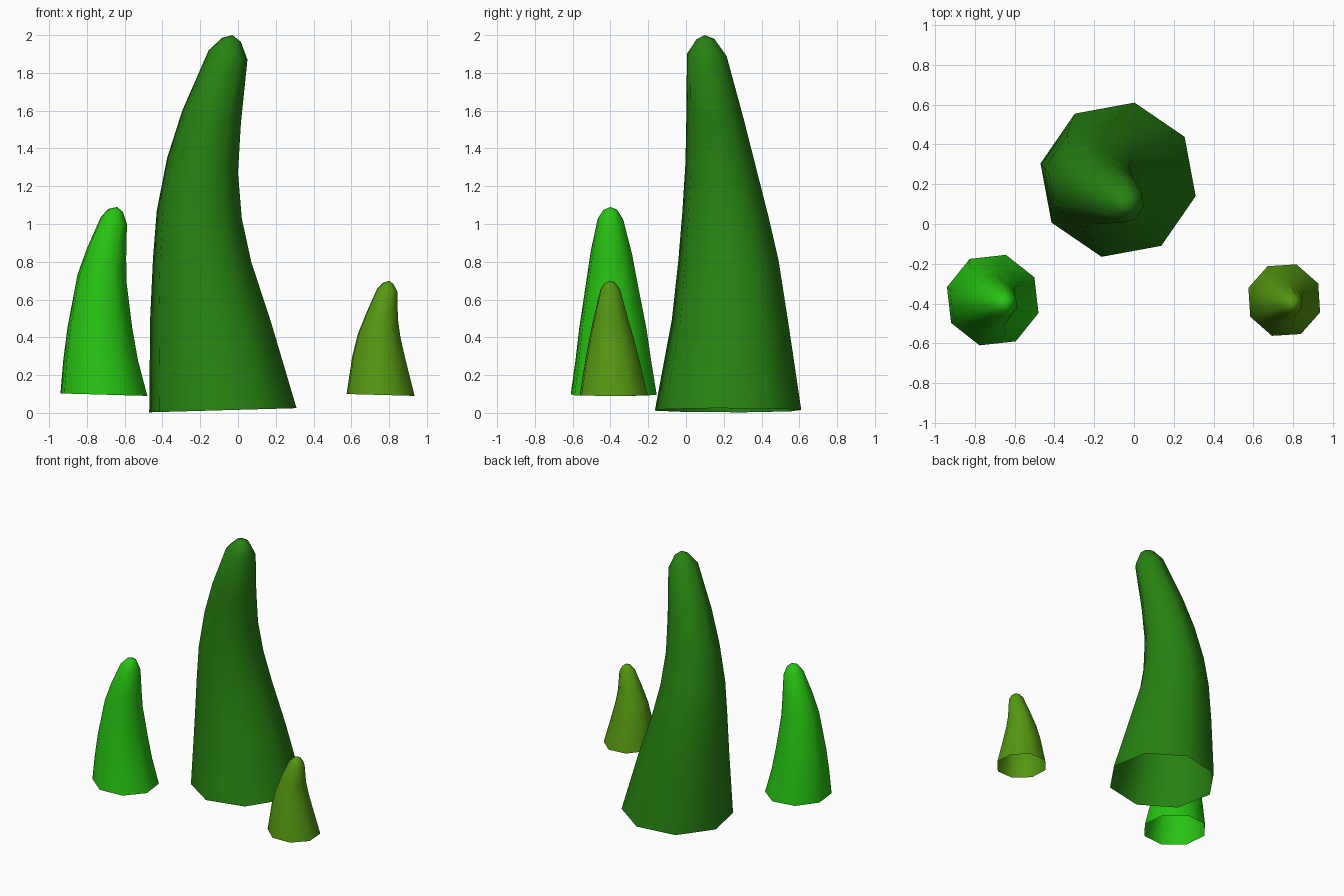
import bpy, math


def material(name, rgb):
    m = bpy.data.materials.new(name)
    m.diffuse_color = (*rgb, 1)
    return m


def spike(name, rings, apex, twist, mat, sides=8):
    """Open-bottomed bent spike. Ring = left x, left z, right x, right z, front y, back y."""
    verts, faces = [], []
    off = math.radians(twist)
    grow = 1 / math.cos(off)          # silhouette width -> corner radius
    for lx, lz, rx, rz, y0, y1 in rings:
        for i in range(sides):
            a = off + math.tau * i / sides
            c, s = math.cos(a) * grow / 2, math.sin(a) * grow / 2
            verts.append(((lx + rx) / 2 + c * (rx - lx),
                          (y0 + y1) / 2 + s * (y1 - y0),
                          (lz + rz) / 2 + c * (rz - lz)))
    for r in range(len(rings) - 1):
        for i in range(sides):
            a, b = r * sides + i, r * sides + (i + 1) % sides
            faces.append((a, b, b + sides, a + sides))
    # tip fan
    verts.append(apex)
    top = (len(rings) - 1) * sides
    for i in range(sides):
        faces.append((top + i, top + (i + 1) % sides, len(verts) - 1))
    me = bpy.data.meshes.new(name)
    me.from_pydata(verts, [], faces)
    me.materials.append(mat)
    me.shade_smooth()
    ob = bpy.data.objects.new(name, me)
    bpy.context.collection.objects.link(ob)
    return ob


# tall dark spike
spike("large_spike", [
    (-0.47, 0.003, 0.31, 0.025, -0.165, 0.61),
    (-0.465, 0.50, 0.175, 0.48, -0.075, 0.54),
    (-0.45, 0.82, 0.07, 0.80, -0.04, 0.49),
    (-0.43, 1.07, 0.02, 1.03, -0.02, 0.435),
    (-0.375, 1.35, 0.00, 1.27, -0.003, 0.37),
    (-0.295, 1.60, 0.015, 1.53, 0.002, 0.305),
    (-0.155, 1.92, 0.05, 1.87, 0.005, 0.215),
    (-0.085, 1.985, 0.015, 1.965, 0.055, 0.155),
], (-0.03, 0.10, 2.0), -12, material("dark green", (0.02, 0.22, 0.006)))

# medium bright spike
spike("medium_spike", [
    (-0.94, 0.103, -0.48, 0.09, -0.61, -0.155),
    (-0.925, 0.28, -0.53, 0.28, -0.585, -0.185),
    (-0.903, 0.45, -0.56, 0.45, -0.565, -0.21),
    (-0.85, 0.73, -0.59, 0.69, -0.525, -0.26),
    (-0.80, 0.87, -0.592, 0.82, -0.505, -0.285),
    (-0.725, 1.04, -0.588, 1.00, -0.468, -0.33),
    (-0.685, 1.08, -0.61, 1.065, -0.437, -0.362),
], (-0.64, -0.40, 1.09), -16, material("bright green", (0.02, 0.55, 0.006)))

# small olive spike
spike("small_spike", [
    (0.575, 0.10, 0.935, 0.09, -0.562, -0.203),
    (0.605, 0.30, 0.885, 0.29, -0.53, -0.25),
    (0.635, 0.42, 0.86, 0.40, -0.508, -0.28),
    (0.68, 0.53, 0.846, 0.50, -0.485, -0.31),
    (0.738, 0.66, 0.845, 0.64, -0.453, -0.347),
    (0.77, 0.69, 0.825, 0.68, -0.43, -0.372),
], (0.80, -0.40, 0.70), -19, material("olive green", (0.09, 0.31, 0.006)))
